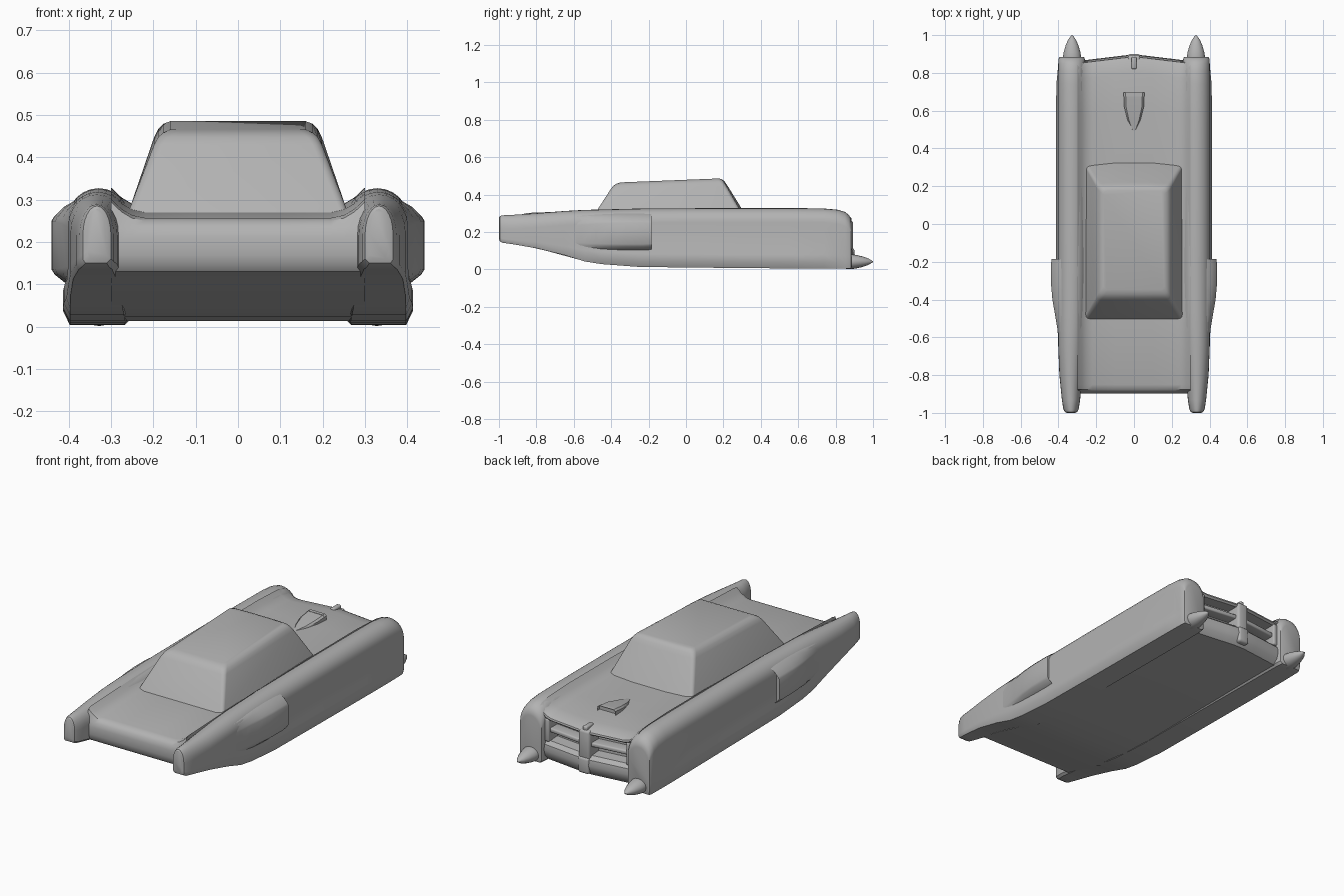
import bpy, bmesh, math

if "Cube" in bpy.data.objects:
    bpy.data.objects.remove(bpy.data.objects["Cube"])

grey = bpy.data.materials.new("body_grey")
grey.diffuse_color = (0.45, 0.45, 0.45, 1)
grey.use_nodes = True
grey.node_tree.nodes["Principled BSDF"].inputs["Base Color"].default_value = grey.diffuse_color


def finish(bm, name, mirror=False, angle=35):
    bmesh.ops.recalc_face_normals(bm, faces=bm.faces[:])
    me = bpy.data.meshes.new(name)
    bm.to_mesh(me)
    bm.free()
    me.materials.append(grey)
    ob = bpy.data.objects.new(name, me)
    bpy.context.collection.objects.link(ob)
    if mirror:
        ob.modifiers.new("mirror", 'MIRROR').use_mirror_merge = False
    bpy.ops.object.select_all(action='DESELECT')
    ob.select_set(True)
    bpy.context.view_layer.objects.active = ob
    bpy.ops.object.shade_smooth_by_angle(angle=math.radians(angle))
    return ob


def loft(rings):
    """Skin a list of equal-length closed rings and cap both ends."""
    bm = bmesh.new()
    rows = [[bm.verts.new(p) for p in r] for r in rings]
    n = len(rows[0])
    for a, b in zip(rows, rows[1:]):
        for i in range(n):
            j = (i + 1) % n
            bm.faces.new((a[i], a[j], b[j], b[i]))
    bm.faces.new(rows[0])
    bm.faces.new(rows[-1])
    return bm


def sink_mouth(bm, rim, depth):
    """Recess the last cap of a loft to make an intake."""
    bm.faces.ensure_lookup_table()
    mouth = bm.faces[-1]
    bmesh.ops.inset_region(bm, faces=[mouth], thickness=rim)
    bmesh.ops.translate(bm, verts=mouth.verts[:], vec=(0, -depth, 0))


def box(name, x0, x1, y0, y1, z0, z1, bevel=0.006, mirror=False, skew=0.0):
    ring = lambda x: [(x, y - skew * abs(x), z) for y, z in
                      ((y0, z0), (y1, z0), (y1, z1), (y0, z1))]
    bm = loft([ring(x0), ring(x1)])
    bmesh.ops.bevel(bm, geom=bm.edges[:], offset=bevel, segments=3,
                    profile=0.5, affect='EDGES')
    return finish(bm, name, mirror)


# Side fenders: domed top, flat flank, small sill bulge
def fender_ring(y, xi, xo, zb, zt, bulge):
    cx, rx = (xi + xo) / 2, (xo - xi) / 2
    h = min(0.075, (zt - zb) * 0.5)
    low = zt - h - zb
    c = min(rx * .3, .012)
    pts = [(xi + c, zb), (xi, zb + c), (xi, zt - h)]
    for k in range(1, 12):
        a = math.pi * k / 12
        pts.append((cx - rx * math.cos(a), zt - h + h * math.sin(a)))
    pts += [(xo, zt - h), (xo, zb + low * 0.42), (xo + bulge, zb + low * 0.3),
            (xo + bulge, zb + low * 0.13), (xo - 0.006, zb)]
    return [(x, y, z) for x, z in pts]


fender = [
    (-1.0, .310, .355, .162, .278, 0), (-.995, .300, .366, .150, .285, 0),
    (-.98, .293, .374, .142, .289, 0),
    (-.93, .285, .382, .135, .291, 0), (-.80, .275, .395, .113, .300, 0),
    (-.65, .266, .401, .076, .312, 0), (-.54, .260, .402, .042, .318, .003),
    (-.45, .257, .403, .028, .320, .008), (-.25, .254, .403, .013, .325, .010),
    (.10, .254, .403, .009, .327, .010), (.55, .255, .403, .005, .327, .010),
    (.74, .256, .403, .004, .325, .008), (.81, .257, .402, .004, .319, .002),
    (.85, .258, .401, .004, .307, 0), (.872, .260, .400, .004, .290, 0),
    (.882, .264, .396, .006, .270, 0), (.885, .270, .390, .012, .255, 0)]
finish(loft([fender_ring(*s) for s in fender]), "fender", True)

# Centre body: side profile carried across, nose swept back off centre,
# decks curling up into the fenders
profile = [(-.88, .13), (-.892, .145), (-.897, .17), (-.897, .21), (-.89, .235),
           (-.875, .25), (-.85, .257), (-.5, .27), (.2, .283), (.6, .284),
           (.80, .277), (.86, .266), (.882, .254), (.885, .245), (.875, .237),
           (.81, .237), (.81, .128), (.87, .124), (.89, .105), (.895, .075),
           (.885, .04), (.86, .013), (-.2, .013), (-.4, .024), (-.55, .046), (-.75, .100)]
columns = [-.30, -.275, -.25, -.22, -.1, -.03, .03, .1, .22, .25, .275, .30]


def body_ring(x):
    curl = max(abs(x) - .22, 0) ** 2 * 7
    return [(x, y - (0.12 * max(abs(x) - .03, 0) if y > .75 else 0),
             z + (curl if z > .24 else 0)) for y, z in profile]


finish(loft([body_ring(x) for x in columns]), "centre_body")


# Cabin: stacked rounded rectangles, roof falling slightly to the rear
def cabin_ring(x, yr, yf, z, r, slope, bow):
    pts = []
    for sx, sy, a0 in ((1, 1, 0), (-1, 1, 90), (-1, -1, 180), (1, -1, 270)):
        cy = yf - r if sy > 0 else yr + r
        for k in range(5):
            a = math.radians(a0 + k * 22.5)
            pts.append((sx * (x - r) + r * math.cos(a), cy + r * math.sin(a)))
        if sy > 0 and sx > 0:
            pts += [(x * .4, yf + bow * .8), (-x * .4, yf + bow * .8)]
    return [(px, py, z - slope * (yf - py)) for px, py in pts]


cabin = [(.266, -.515, .325, .25, .015, 0, .02), (.252, -.492, .305, .29, .018, 0, .018),
         (.198, -.402, .215, .448, .022, .03, .008), (.188, -.388, .203, .468, .024, .035, .006),
         (.176, -.372, .192, .480, .024, .04, .004), (.160, -.350, .178, .486, .024, .04, 0)]
finish(loft([cabin_ring(*c) for c in cabin]), "cabin", angle=30)


# Side air pods faired into the fender, with a recessed forward intake
def pod_ring(y, xo, z0, z1):
    lean = xo - .39
    return [(x, y, z) for x, z in (
        (.37, z0 - .012), (xo - lean * .65, z0), (xo - lean * .15, z0 + .02), (xo, z0 + .032),
        (xo, z1 - .01), (xo - lean * .12, z1), (xo - lean * .55, z1 + .022),
        (xo - lean * 1.1, z1 + .038), (.37, z1 + .044))]


pod = [(-.64, .396, .115, .24), (-.56, .405, .11, .248), (-.48, .418, .106, .254),
       (-.40, .432, .104, .258), (-.32, .439, .103, .260), (-.23, .440, .103, .260),
       (-.185, .437, .106, .258)]
bm = loft([pod_ring(*p) for p in pod])
sink_mouth(bm, .007, .03)
finish(bm, "side_air_pod", True)

# Bumper bullets under each fender nose
bullet = [(.80, .034), (.86, .047), (.885, .048), (.91, .044), (.945, .034), (.975, .021), (1.0, .003)]
rings = [[(.328 + r * math.cos(a), y, .041 + .82 * r * math.sin(a))
          for a in (2 * math.pi * k / 16 for k in range(16))] for y, r in bullet]
finish(loft(rings), "bumper_bullet", True)

# Grille: one bar and an outer frame each side of a rounded centre post
box("grille_bar", .02, .275, .80, .876, .170, .194, .008, True, .12)
box("grille_frame", .235, .275, .80, .890, .120, .245, .008, True, .12)
box("grille_post", -.034, .034, .78, .893, .10, .262, .014)
box("bumper_guard", -.034, .034, .78, .900, .025, .115, .014)
box("hood_ornament", -.014, .014, .82, .884, .25, .280, .008)

# Hood scoop: wedge opening toward the nose
scoop = [(.49, .006, .283), (.55, .034, .292), (.62, .052, .304), (.695, .055, .311)]
bm = loft([[(-w, y, .27), (-w, y, z - .008), (-w * .8, y, z), (w * .8, y, z),
            (w, y, z - .008), (w, y, .27)] for y, w, z in scoop])
sink_mouth(bm, .006, .02)
finish(bm, "hood_scoop")
